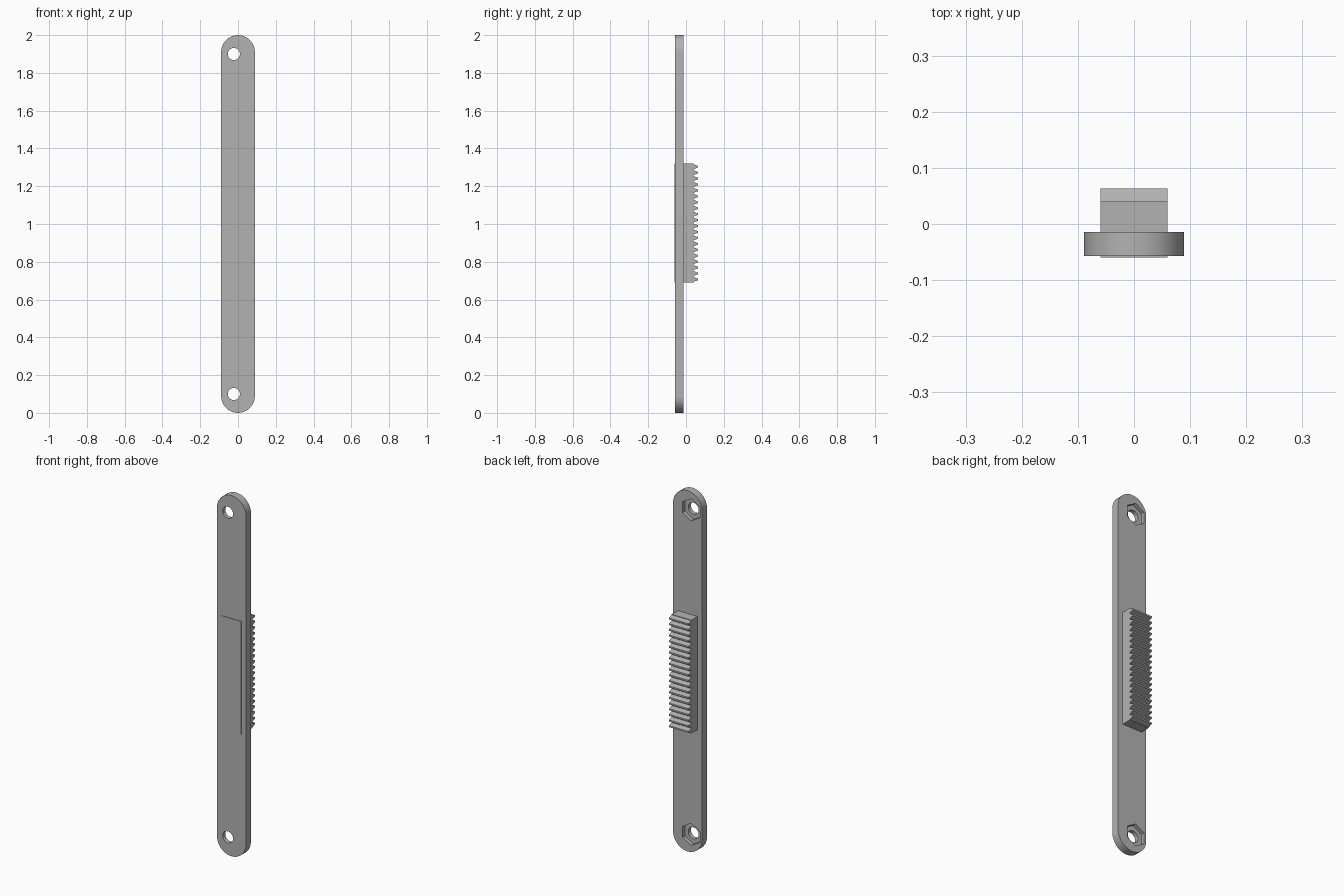
import bpy
import bmesh
from math import sin, cos, pi, tan, radians

default = bpy.data.objects.get("Cube")
if default:
    bpy.data.objects.remove(default, do_unlink=True)

grey = bpy.data.materials.new("grey")
grey.use_nodes = True
colour = (0.45, 0.45, 0.45, 1)
grey.diffuse_color = colour
grey.node_tree.nodes["Principled BSDF"].inputs["Base Color"].default_value = colour


def prism(name, points, direction):
    """Extrude a closed outline of 3D points along a direction."""
    bm = bmesh.new()
    face = bm.faces.new([bm.verts.new(p) for p in points])
    extruded = bmesh.ops.extrude_face_region(bm, geom=[face])["geom"]
    moved = [v for v in extruded if isinstance(v, bmesh.types.BMVert)]
    bmesh.ops.translate(bm, verts=moved, vec=direction)
    bmesh.ops.recalc_face_normals(bm, faces=bm.faces)
    mesh = bpy.data.meshes.new(name)
    bm.to_mesh(mesh)
    bm.free()
    mesh.materials.append(grey)
    obj = bpy.data.objects.new(name, mesh)
    bpy.context.collection.objects.link(obj)
    return obj


def arc(x, y, z, radius, start, sweep, steps):
    """Points of an arc in the upright x-z plane."""
    angles = [start + sweep * i / steps for i in range(steps + 1)]
    return [(x + radius * cos(a), y, z + radius * sin(a)) for a in angles]


def cut(target, cutter):
    cutter.hide_render = True
    mod = target.modifiers.new("cut", 'BOOLEAN')
    mod.operation = 'DIFFERENCE'
    mod.solver = 'EXACT'
    mod.object = cutter
    bpy.context.view_layer.objects.active = target
    bpy.ops.object.modifier_apply(modifier=mod.name)
    bpy.data.objects.remove(cutter, do_unlink=True)


# Long plate with round ends
front, back, half = -0.057, -0.014, 0.089
outline = (arc(0, front, 2 - half, half, 0, pi, 32)
           + arc(0, front, half, half, pi, pi, 32))
plate = prism("plate", outline, (0, back - front, 0))

# Screw holes with hexagonal nut pockets in the back
for z in (0.1, 1.9):
    hole = arc(-0.022, front - 0.05, z, 0.032, 0, 2 * pi, 32)[:-1]
    cut(plate, prism("hole_cutter", hole, (0, 0.2, 0)))
    pocket = arc(-0.022, back - 0.02, z, 0.061, pi / 6, 2 * pi, 6)[:-1]
    cut(plate, prism("pocket_cutter", pocket, (0, 0.1, 0)))

# Toothed rack through the middle of the plate
teeth, pitch = 20, pi / 100
root, tip, width = 0.04, 0.063, 0.06
bottom = 1.005 - teeth * pitch / 2
top = bottom + teeth * pitch
slope = tan(radians(20))
tip_half = pitch / 4 - 0.01 * slope
root_half = tip_half + (tip - root) * slope
profile = [(-0.06, top), (-0.06, bottom), (root, bottom)]
for i in range(teeth):
    z = bottom + (i + 0.5) * pitch
    profile += [(root, z - root_half), (tip, z - tip_half),
                (tip, z + tip_half), (root, z + root_half)]
profile.append((root, top))
prism("toothed_rack", [(-width, y, z) for y, z in profile], (2 * width, 0, 0))

# Smooth the curved rims, keep the edges crisp
bpy.ops.object.select_all(action='DESELECT')
plate.select_set(True)
bpy.context.view_layer.objects.active = plate
bpy.ops.object.shade_smooth_by_angle(angle=radians(30))
